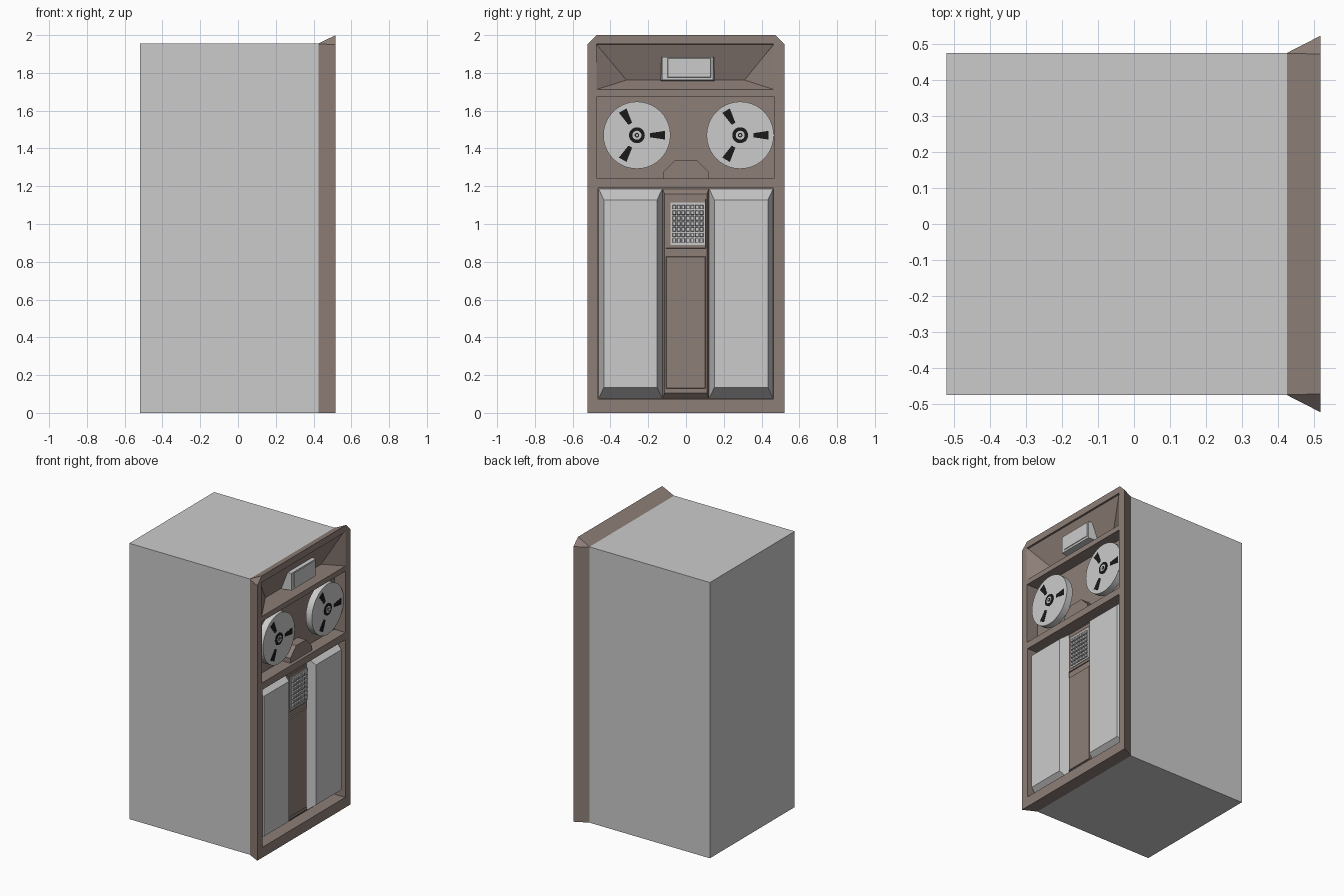
import bpy, bmesh
from math import sin, cos, pi

if "Cube" in bpy.data.objects:
    bpy.data.objects.remove(bpy.data.objects["Cube"])


def material(name, rgb):
    m = bpy.data.materials.new(name)
    m.diffuse_color = (*rgb, 1)
    m.use_nodes = True
    m.node_tree.nodes["Principled BSDF"].inputs["Base Color"].default_value = m.diffuse_color
    return m


BROWN = material("brown", (0.27, 0.21, 0.185))
BLACK = material("black", (0.01, 0.01, 0.01))
LIGHT = material("light_grey", (0.9, 0.9, 0.9))


def loft(name, sections, mat=None):
    """Closed solid through a list of equally long point loops."""
    bm = bmesh.new()
    rings = [[bm.verts.new(p) for p in s] for s in sections]
    n = len(rings[0])
    for a, b in zip(rings, rings[1:]):
        for i in range(n):
            j = (i + 1) % n
            bm.faces.new((a[i], a[j], b[j], b[i]))
    bm.faces.new(rings[0][::-1])
    bm.faces.new(rings[-1])
    bmesh.ops.recalc_face_normals(bm, faces=bm.faces)
    me = bpy.data.meshes.new(name)
    bm.to_mesh(me)
    bm.free()
    ob = bpy.data.objects.new(name, me)
    bpy.context.collection.objects.link(ob)
    if mat:
        me.materials.append(mat)
    return ob


def rect(x, y0, y1, z0, z1):
    return [(x, y0, z0), (x, y1, z0), (x, y1, z1), (x, y0, z1)]


def block(name, x0, x1, y0, y1, z0, z1, mat=None, dy=0, dz=0):
    """Box facing +x whose front is inset by dy, dz."""
    return loft(name, [rect(x0, y0, y1, z0, z1),
                       rect(x1, y0 + dy, y1 - dy, z0 + dz, z1 - dz)], mat)


def disc(name, x0, x1, y, z, r, mat=None, n=40):
    ring = [(y + r * cos(2 * pi * i / n), z + r * sin(2 * pi * i / n)) for i in range(n)]
    ob = loft(name, [[(x, *p) for p in ring] for x in (x0, x1)], mat)
    bpy.context.view_layer.objects.active = ob
    bpy.ops.object.select_all(action='DESELECT')
    ob.select_set(True)
    bpy.ops.object.shade_smooth_by_angle()
    return ob


# Cabinet body
block("cabinet_body", -0.52, 0.425, -0.475, 0.475, 0, 1.955)


# Flared front frame with clipped top corners
def outline(x, w, h, c):
    return [(x, -w, 0), (x, w, 0), (x, w, h - c), (x, w - c, h),
            (x, -w + c, h), (x, -w, h - c)]


frame = loft("front_frame", [outline(0.425, 0.475, 1.955, 0.002),
                             outline(0.517, 0.522, 2.0, 0.05)], BROWN)

# Recess cutters: sloped top hopper, reel bay, door bay
cutters = [
    loft("top_cutter", [rect(0.6, -0.474, 0.465, 1.712, 1.953),
                        rect(0.517, -0.474, 0.465, 1.712, 1.953),
                        [(0.435, -0.315, 1.762), (0.435, 0.31, 1.762),
                         (0.505, 0.465, 1.951), (0.505, -0.474, 1.951)]]),
    block("reel_bay_cutter", 0.43, 0.6, -0.47, 0.466, 1.24, 1.675),
    block("door_bay_cutter", 0.43, 0.6, -0.465, 0.463, 0.073, 1.19),
]
for c in cutters:
    mod = frame.modifiers.new(c.name, 'BOOLEAN')
    mod.operation, mod.solver, mod.object = 'DIFFERENCE', 'EXACT', c
dg = bpy.context.evaluated_depsgraph_get()
cut_mesh = bpy.data.meshes.new_from_object(frame.evaluated_get(dg))
frame.modifiers.clear()
frame.data = cut_mesh
for c in cutters:
    bpy.data.objects.remove(c)
if not frame.data.materials:
    frame.data.materials.append(BROWN)

# Display housing and screen in the top recess
block("display_housing", 0.432, 0.508, -0.135, 0.152, 1.757, 1.888, None, 0.008, 0.005)
block("display_screen", 0.505, 0.512, -0.1, 0.135, 1.775, 1.88, LIGHT, 0.004, 0.004)

# Tape reels with hub and three slots
for side, y in (("left", -0.26), ("right", 0.287)):
    z = 1.47
    disc(side + "_reel", 0.455, 0.503, y, z, 0.178, LIGHT)
    disc(side + "_reel_spindle", 0.425, 0.46, y, z, 0.05, BROWN, 20)
    for i, (r, mat) in enumerate(((0.042, BLACK), (0.024, None), (0.012, BLACK), (0.006, None))):
        disc(f"{side}_hub_ring_{i}", 0.5, 0.506 + 0.002 * i, y, z, r, mat, 20)
    for k in range(3):
        a = 2 * pi * k / 3
        shape = [(0.07, -0.011), (0.15, -0.023), (0.15, 0.023), (0.07, 0.011)]
        pts = [(y + r * cos(a) - t * sin(a), z + r * sin(a) + t * cos(a)) for r, t in shape]
        loft(f"{side}_reel_slot_{k}", [[(x, *p) for p in pts] for x in (0.5, 0.505)], BLACK)

# Tape head cover between the reels
cover = [(-0.12, 1.24), (0.12, 1.24), (0.12, 1.275), (0.055, 1.34), (-0.055, 1.34), (-0.12, 1.275)]
loft("head_cover", [[(x, *p) for p in cover] for x in (0.428, 0.495)], BROWN)

# Two raised doors with sloped edges
for side, y0, y1 in (("left", -0.463, -0.125), ("right", 0.122, 0.462)):
    block(side + "_door", 0.428, 0.507, y0, y1, 0.075, 1.188, None, 0.028, 0.06)

# Centre column with lower panel
block("centre_column", 0.428, 0.46, -0.125, 0.122, 0.075, 1.188, BROWN, 0.012, 0.03)
block("lower_panel", 0.455, 0.468, -0.108, 0.104, 0.127, 0.83, BROWN, 0.004, 0.004)

# Keypad surround, base and button grid
block("keypad_surround", 0.455, 0.466, -0.108, 0.106, 0.87, 1.135, BROWN, 0.003, 0.003)
block("keypad_base", 0.46, 0.471, -0.081, 0.103, 0.89, 1.115)
cols, rows = 7, 7
for r in range(rows):
    for c in range(cols):
        y = -0.072 + c * 0.0241
        z = 0.901 + r * 0.0295
        block(f"key_{r}_{c}", 0.47, 0.481, y, y + 0.019, z, z + 0.023, None, 0.002, 0.002)
